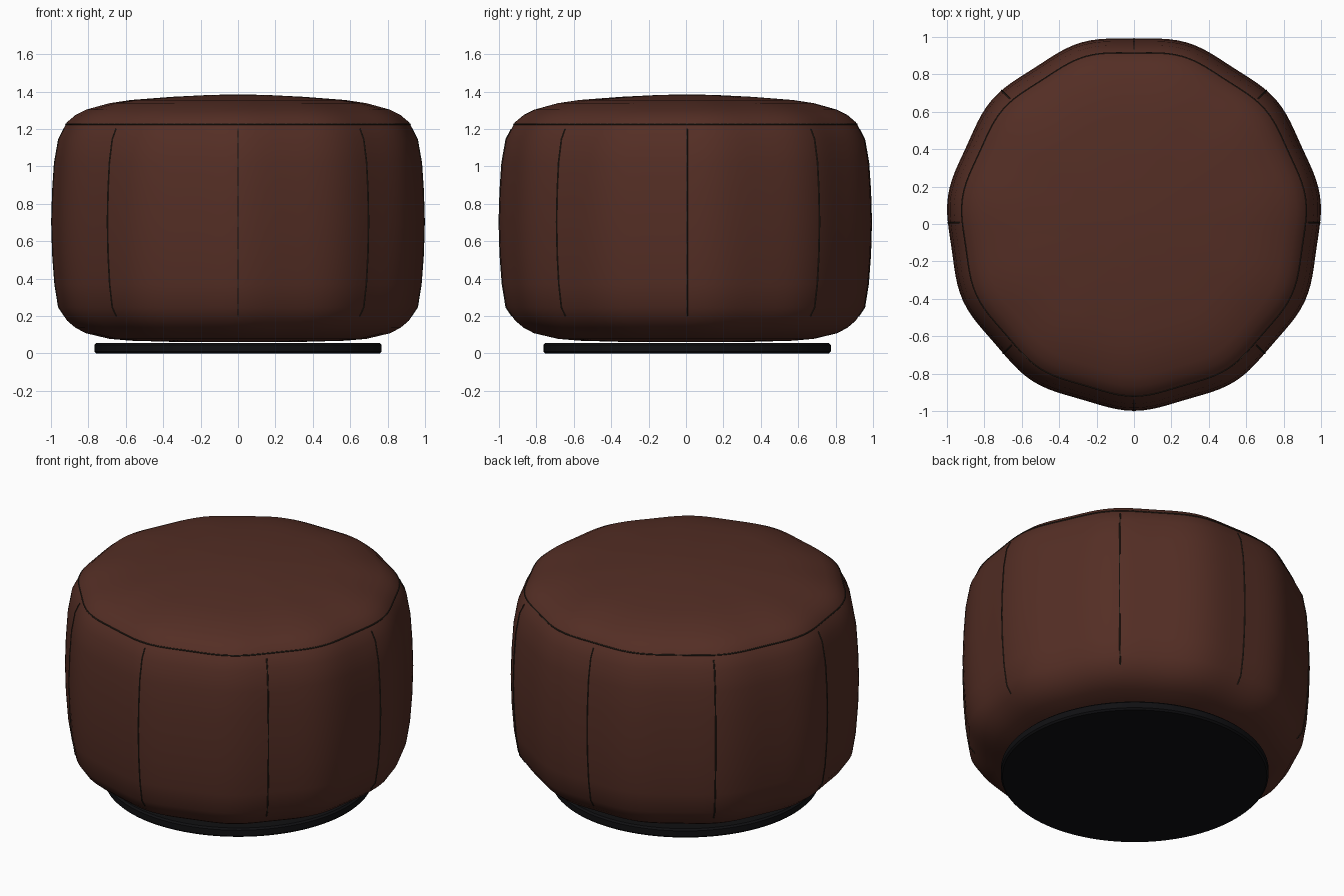
import bpy, bmesh, math

if "Cube" in bpy.data.objects:
    bpy.data.objects.remove(bpy.data.objects["Cube"])

YOFF = 0.006   # keeps the uneven outline centred
SEG = 132


def material(name, rgb):
    m = bpy.data.materials.new(name)
    m.diffuse_color = (*rgb, 1)
    m.use_nodes = True
    m.node_tree.nodes["Principled BSDF"].inputs["Base Color"].default_value = m.diffuse_color
    return m


leather = material("brown leather", (0.088, 0.027, 0.018))
thread = material("dark seam", (0.025, 0.018, 0.012))
black = material("black base", (0.005, 0.005, 0.006))

# Half profile of the cushion (radius, height), bottom to top
PROFILE = [(0.35, 0.062), (0.57, 0.068), (0.684, 0.078), (0.81, 0.108),
           (0.865, 0.137), (0.91, 0.175), (0.958, 0.246), (0.978, 0.37),
           (0.99, 0.53), (0.995, 0.705), (0.99, 0.87), (0.98, 1.02),
           (0.958, 1.145), (0.912, 1.235), (0.865, 1.275), (0.81, 1.303),
           (0.684, 1.338), (0.57, 1.355), (0.35, 1.372), (0.15, 1.382)]


def wobble(a):
    """Soft hand-stuffed unevenness around the cushion."""
    return 1 + 0.01 * math.sin(11 * a)


def radius_at(z):
    for (r0, z0), (r1, z1) in zip(PROFILE, PROFILE[1:]):
        if z0 <= z <= z1:
            return r0 + (r1 - r0) * (z - z0) / (z1 - z0)


def surface_point(r, a, z):
    r *= wobble(a)
    return (r * math.cos(a), r * math.sin(a) + YOFF, z)


def lathe(name, profile, bottom_z, top_z, mat, point):
    bm = bmesh.new()
    rings = [[bm.verts.new(point(r, math.tau * i / SEG, z)) for i in range(SEG)]
             for r, z in profile]
    for lo, hi in zip(rings, rings[1:]):
        for i in range(SEG):
            j = (i + 1) % SEG
            bm.faces.new((lo[i], lo[j], hi[j], hi[i]))
    bot, top = bm.verts.new((0, YOFF, bottom_z)), bm.verts.new((0, YOFF, top_z))
    for i in range(SEG):
        j = (i + 1) % SEG
        bm.faces.new((bot, rings[0][j], rings[0][i]))
        bm.faces.new((top, rings[-1][i], rings[-1][j]))
    me = bpy.data.meshes.new(name)
    bm.to_mesh(me)
    bm.free()
    me.materials.append(mat)
    ob = bpy.data.objects.new(name, me)
    bpy.context.collection.objects.link(ob)
    bpy.ops.object.select_all(action='DESELECT')
    ob.select_set(True)
    bpy.context.view_layer.objects.active = ob
    bpy.ops.object.shade_smooth_by_angle(angle=math.radians(40))
    return ob


def seam(name, points, closed, thickness):
    cu = bpy.data.curves.new(name, 'CURVE')
    cu.dimensions = '3D'
    cu.bevel_depth = thickness
    cu.bevel_resolution = 1
    sp = cu.splines.new('POLY')
    sp.points.add(len(points) - 1)
    for p, co in zip(sp.points, points):
        p.co = (*co, 1)
    sp.use_cyclic_u = closed
    cu.materials.append(thread)
    ob = bpy.data.objects.new(name, cu)
    bpy.context.collection.objects.link(ob)


# Cushion body
lathe("cushion", PROFILE, 0.06, 1.385, leather, surface_point)

# Base disc with a small rounded edge
lathe("base_disc", [(0.758, 0), (0.768, 0.01), (0.768, 0.046), (0.758, 0.056)],
      0, 0.056, black,
      lambda r, a, z: (r * math.cos(a), r * math.sin(a) + YOFF, z))

# Seam around the top panel
seam("top_seam", [surface_point(radius_at(1.225), math.tau * i / SEG, 1.225)
                  for i in range(SEG)], True, 0.004)

# Eight upright side seams
heights = [0.2] + [z for _, z in PROFILE if 0.2 < z < 1.2] + [1.2]
for k in range(8):
    a = math.tau * k / 8
    seam(f"side_seam_{k + 1}",
         [surface_point(radius_at(z), a, z) for z in heights], False, 0.004)
